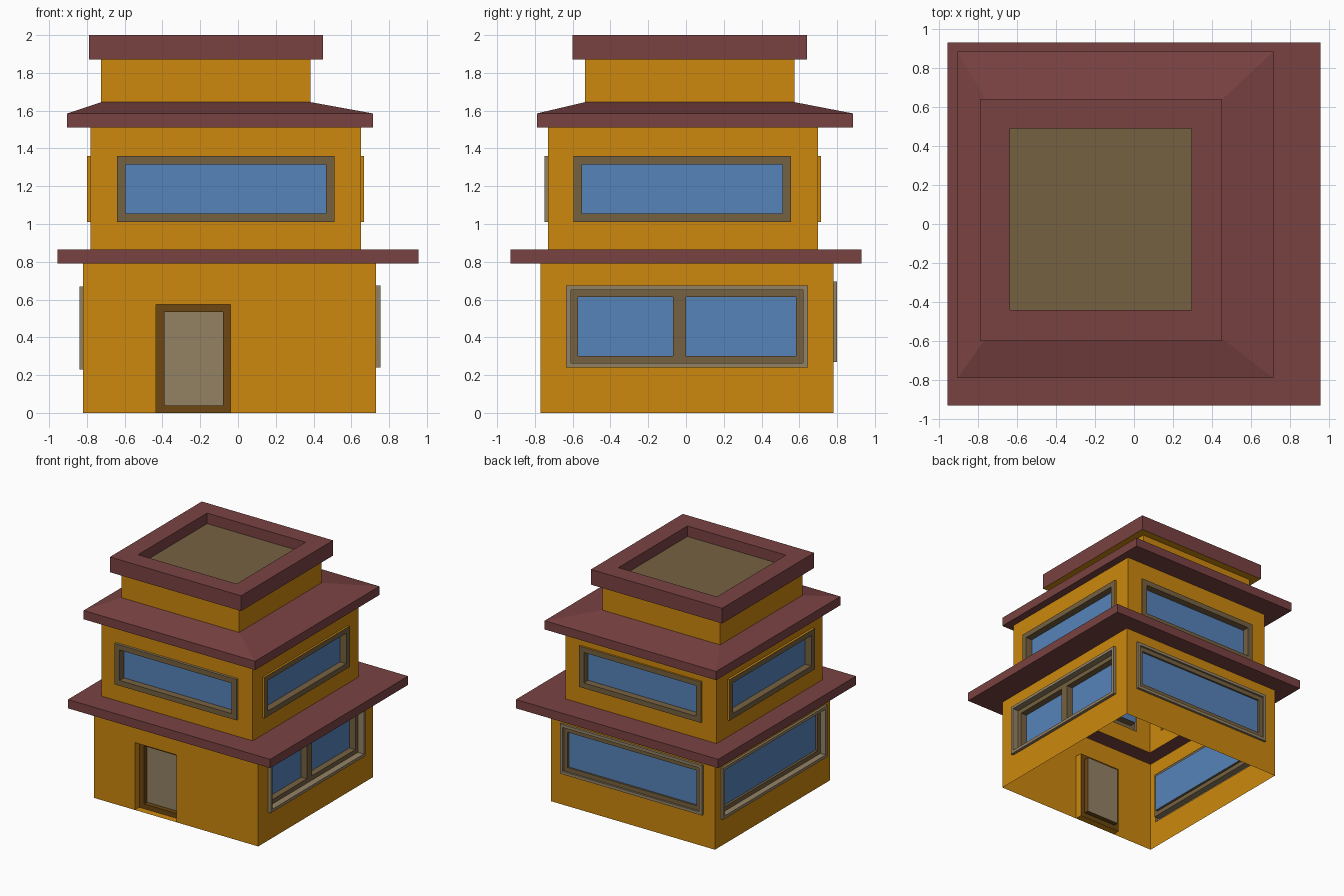
import bpy, bmesh
from mathutils import Vector

if "Cube" in bpy.data.objects:
    bpy.data.objects.remove(bpy.data.objects["Cube"])


def make_mat(name, rgb):
    lin = [((c / 255 + 0.055) / 1.055) ** 2.4 if c > 10 else c / 255 / 12.92 for c in rgb]
    m = bpy.data.materials.new(name)
    m.diffuse_color = (*lin, 1)
    m.use_nodes = True
    m.node_tree.nodes["Principled BSDF"].inputs["Base Color"].default_value = m.diffuse_color
    return m


COLOURS = {
    "ochre_wall": (204, 136, 14),
    "maroon_roof": (122, 66, 66),
    "olive_frame": (117, 97, 65),
    "tan_trim": (148, 130, 100),
    "blue_glass": (87, 131, 186),
    "dark_brown": (108, 71, 17),
}
MATS = {k: make_mat(k, v) for k, v in COLOURS.items()}
OCHRE, MAROON, OLIVE, TAN, GLASS, BROWN = COLOURS

# Local axes (u, v, n) of each direction a stack of rectangles can face
FRAMES = {
    "front": ((1, 0, 0), (0, 0, 1), (0, -1, 0)),
    "right": ((0, 1, 0), (0, 0, 1), (1, 0, 0)),
    "back": ((-1, 0, 0), (0, 0, 1), (0, 1, 0)),
    "left": ((0, -1, 0), (0, 0, 1), (-1, 0, 0)),
    "up": ((1, 0, 0), (0, 1, 0), (0, 0, 1)),
}


def loft(name, facing, start, steps, cap=None):
    """Join nested rectangles. start = (rect, n); steps = (rect, n, colour)."""
    u, v, n = (Vector(a) for a in FRAMES[facing])
    used = list(dict.fromkeys([s[2] for s in steps] + ([cap] if cap else [])))
    bm = bmesh.new()

    def ring(r, d):
        a, b, c, e = r
        if facing in ("back", "left"):
            a, b = -b, -a
        return [bm.verts.new(u * p + v * q + n * d)
                for p, q in ((a, c), (b, c), (b, e), (a, e))]

    prev = ring(*start)
    for r, d, colour in steps:
        cur = ring(r, d)
        for i in range(4):
            j = (i + 1) % 4
            f = bm.faces.new((prev[i], prev[j], cur[j], cur[i]))
            f.material_index = used.index(colour)
        prev = cur
    if cap:
        bm.faces.new(prev).material_index = used.index(cap)
    bm.normal_update()
    flat = [f for f in bm.faces if f.calc_area() < 1e-7]
    bmesh.ops.delete(bm, geom=flat, context='FACES')
    me = bpy.data.meshes.new(name)
    bm.to_mesh(me)
    bm.free()
    for k in used:
        me.materials.append(MATS[k])
    ob = bpy.data.objects.new(name, me)
    bpy.context.collection.objects.link(ob)
    return ob


def shrink(r, t):
    return (r[0] + t, r[1] - t, r[2] + t, r[3] - t)


def side(plan, facing, z0, z1):
    """Wall rectangle of one side of a plan, and its distance from the origin."""
    x0, x1, y0, y1 = plan
    span = (x0, x1) if facing in ("front", "back") else (y0, y1)
    dist = {"front": -y0, "back": y1, "right": x1, "left": -x0}[facing]
    return (*span, z0, z1), dist


# Plans of the storeys and eaves: x0, x1, y0, y1
GROUND = (-0.82, 0.73, -0.77, 0.78)
SLAB = (-0.955, 0.955, -0.93, 0.93)
UPPER = (-0.78, 0.65, -0.73, 0.70)
EAVES = (-0.905, 0.715, -0.79, 0.885)
TOP = (-0.725, 0.385, -0.535, 0.575)
CAP = (-0.79, 0.45, -0.60, 0.64)
DECK = (-0.635, 0.295, -0.44, 0.49)

# Front wall with the recessed door
wall, d = side(GROUND, "front", 0, 0.79)
door = (-0.435, -0.04, 0, 0.575)
panel = (-0.39, -0.08, 0.04, 0.535)
loft("ground_front_wall_and_door", "front", (wall, d), [
    (door, d, OCHRE), (door, d - 0.06, OCHRE),
    (panel, d - 0.06, BROWN), (panel, d - 0.10, BROWN)], TAN)

# Ground walls with stepped windows: rect, protrusion, first and second recess
for facing, win, p, d1, d2 in (
        ("right", (-0.635, 0.645, 0.24, 0.675), 0.025, 0.055, 0.055),
        ("back", (-0.71, 0.63, 0.27, 0.695), 0.02, 0.015, 0.015),
        ("left", (-0.71, 0.70, 0.23, 0.67), 0.02, 0.05, 0.02)):
    wall, d = side(GROUND, facing, 0, 0.79)
    trim, pane = shrink(win, 0.025), shrink(win, 0.062)
    loft(f"ground_{facing}_wall_and_window", facing, (wall, d), [
        (win, d, OCHRE), (win, d + p, TAN), (trim, d + p, TAN),
        (trim, d + p - d1, TAN), (pane, d + p - d1, OLIVE),
        (pane, d + p - d1 - d2, OLIVE)], GLASS)

# Mullion dividing the right ground window
bar = (-0.07, 0.0, 0.30, 0.615)
loft("window_mullion", "right", (bar, 0.645), [(bar, 0.70, OLIVE)], OLIVE)

# Upper walls with framed windows
for facing, win, p, edge in (
        ("front", (-0.64, 0.51, 1.01, 1.36), 0.02, TAN),
        ("right", (-0.595, 0.555, 1.01, 1.36), 0.017, OCHRE),
        ("back", (-0.64, 0.51, 1.01, 1.36), 0.015, OCHRE),
        ("left", (-0.595, 0.555, 1.01, 1.36), 0.02, OCHRE)):
    wall, d = side(UPPER, facing, 0.865, 1.51)
    pane = shrink(win, 0.045)
    loft(f"upper_{facing}_wall_and_window", facing, (wall, d), [
        (win, d, OCHRE), (win, d + p, edge), (pane, d + p, OLIVE),
        (pane, d + p - 0.06, OLIVE)], GLASS)

# Overhanging slab between the storeys, hollow inside
loft("lower_eaves", "up", (GROUND, 0.79), [
    (SLAB, 0.79, MAROON), (SLAB, 0.865, MAROON), (UPPER, 0.865, MAROON)])

# Sloped roof over the upper storey
loft("upper_roof", "up", (UPPER, 1.51), [
    (EAVES, 1.51, MAROON), (EAVES, 1.585, MAROON), (TOP, 1.645, MAROON)])

# Top storey and parapet around the sunken roof deck
loft("top_storey_walls", "up", (TOP, 1.645), [(TOP, 1.87, OCHRE), (CAP, 1.87, OCHRE)])
loft("parapet_and_deck", "up", (CAP, 1.87), [
    (CAP, 2.0, MAROON), (DECK, 2.0, MAROON), (DECK, 1.91, MAROON)], OLIVE)
